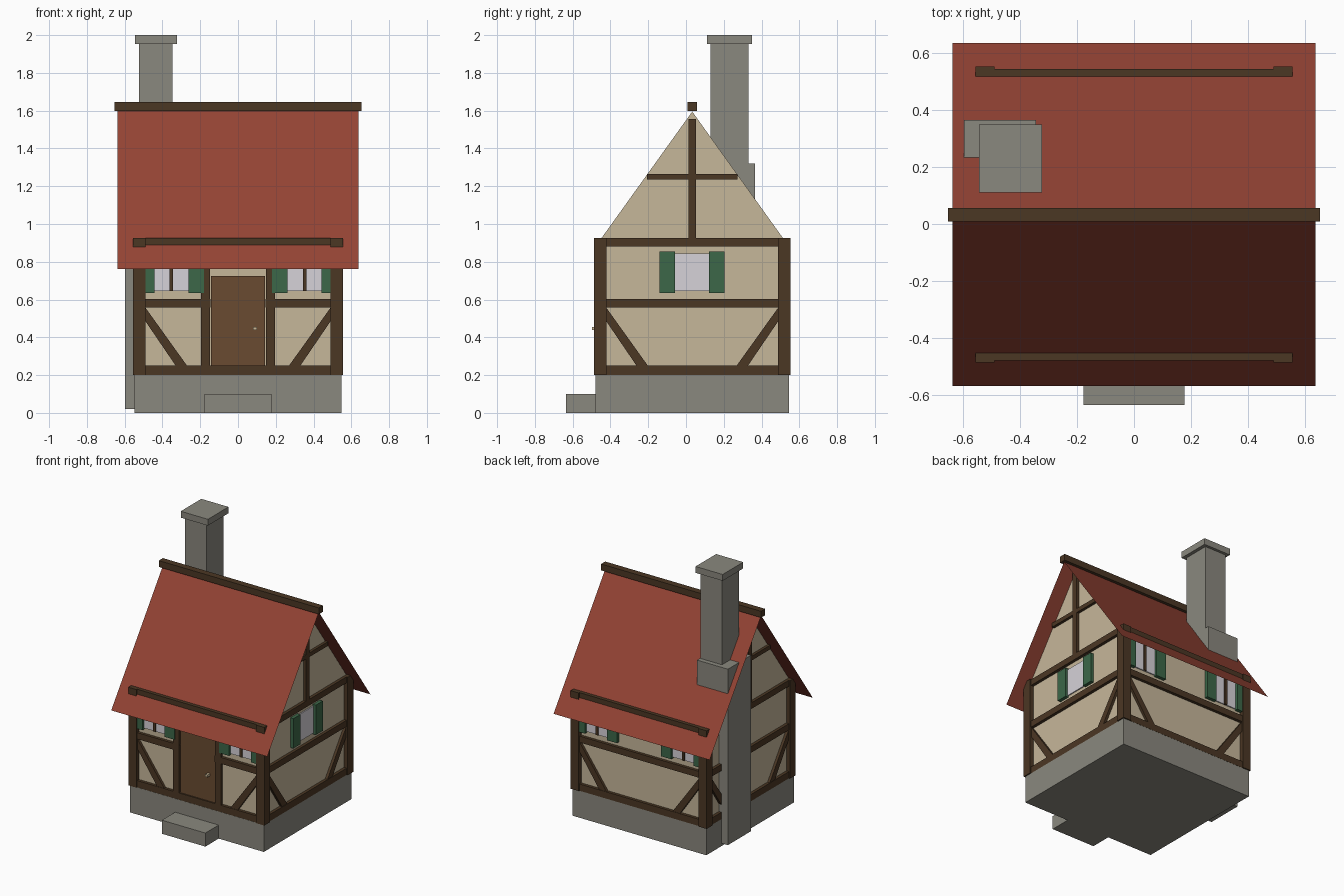
import bpy, bmesh

if "Cube" in bpy.data.objects:
    bpy.data.objects.remove(bpy.data.objects["Cube"])

YC = 0.033            # house centre line in y
WX, WY = 0.525, 0.49  # half sizes of the plaster walls


def lin(c):
    c /= 255
    return c / 12.92 if c <= 0.04045 else ((c + 0.055) / 1.055) ** 2.4


def material(name, r, g, b):
    m = bpy.data.materials.new(name)
    m.diffuse_color = (lin(r), lin(g), lin(b), 1)
    m.use_nodes = True
    m.node_tree.nodes["Principled BSDF"].inputs["Base Color"].default_value = m.diffuse_color
    return m


PLASTER = material("plaster", 198, 183, 154)
TIMBER = material("dark_timber", 75, 55, 36)
STONE = material("grey_stone", 138, 136, 126)
ROOF = material("red_roof", 148, 67, 52)
DOOR = material("door_wood", 106, 75, 49)
GREEN = material("green_paint", 60, 103, 72)
GLASS = material("pale_glass", 214, 210, 216)
KNOB = material("knob_metal", 205, 185, 150)


def mesh_object(name, bm, mat):
    bmesh.ops.recalc_face_normals(bm, faces=bm.faces)
    me = bpy.data.meshes.new(name)
    bm.to_mesh(me)
    bm.free()
    me.materials.append(mat)
    ob = bpy.data.objects.new(name, me)
    bpy.context.collection.objects.link(ob)
    return ob


def prism(name, ring_a, ring_b, mat):
    """Solid between two matching outlines."""
    bm = bmesh.new()
    a = [bm.verts.new(p) for p in ring_a]
    b = [bm.verts.new(p) for p in ring_b]
    bm.faces.new(a)
    bm.faces.new(b)
    n = len(a)
    for i in range(n):
        j = (i + 1) % n
        bm.faces.new((a[i], a[j], b[j], b[i]))
    return mesh_object(name, bm, mat)


def box(name, x0, x1, y0, y1, z0, z1, mat):
    ring = [(x0, y0), (x1, y0), (x1, y1), (x0, y1)]
    return prism(name, [(x, y, z0) for x, y in ring], [(x, y, z1) for x, y in ring], mat)


# Wall coordinates: u along the wall, d outward from the plaster, z up
PLACE = {
    "front": lambda u, d, z: (u, YC - WY - d, z),
    "back": lambda u, d, z: (u, YC + WY + d, z),
    "right": lambda u, d, z: (WX + d, YC + u, z),
    "left": lambda u, d, z: (-WX - d, YC + u, z),
}


def on_wall(side, name, outline, d, mat, inner=-0.02):
    f = PLACE[side]
    return prism(f"{side}_{name}", [f(u, inner, z) for u, z in outline],
                 [f(u, d, z) for u, z in outline], mat)


def panel(side, name, u0, u1, z0, z1, d, mat, inner=-0.02):
    return on_wall(side, name, [(u0, z0), (u1, z0), (u1, z1), (u0, z1)], d, mat, inner)


def window(side, c, mullion):
    panel(side, "window_glass", c - 0.09, c + 0.09, 0.645, 0.845, 0.008, GLASS)
    if mullion:
        panel(side, "window_mullion", c - 0.01, c + 0.01, 0.645, 0.845, 0.016, TIMBER)
    for s in (-1, 1):
        a, b = sorted((c + s * 0.09, c + s * 0.172))
        panel(side, "shutter", a, b, 0.635, 0.855, 0.025, GREEN)


# Stone base and doorstep
box("foundation", -0.547, 0.547, YC - 0.513, YC + 0.511, 0, 0.2, STONE)
box("doorstep", -0.178, 0.178, -0.635, -0.45, 0, 0.1, STONE)

# Plaster body with gables
outline = [(-WY, 0.19), (WY, 0.19), (WY, 0.912), (0, 1.595), (-WY, 0.912)]
prism("plaster_walls", [(-WX, YC + y, z) for y, z in outline],
      [(WX, YC + y, z) for y, z in outline], PLASTER)

# Corner posts
for sx in (-1, 1):
    for sy in (-1, 1):
        xs = sorted((sx * 0.49, sx * 0.556))
        ys = sorted((YC + sy * 0.454, YC + sy * 0.52))
        box("corner_post", *xs, *ys, 0.2, 0.925, TIMBER)

# Horizontal beams and corner braces on every wall
for side, half in (("front", 0.50), ("back", 0.50), ("right", 0.465), ("left", 0.465)):
    panel(side, "sill_beam", -half, half, 0.2, 0.25, 0.022, TIMBER)
    panel(side, "top_plate", -half, half, 0.88, 0.925, 0.022, TIMBER, -0.03)
    if side == "front":
        for s in (-1, 1):
            a, b = sorted((s * 0.145, s * half))
            panel(side, "middle_beam", a, b, 0.557, 0.604, 0.022, TIMBER)
    else:
        panel(side, "middle_beam", -half, half, 0.557, 0.604, 0.022, TIMBER)
    e = half - 0.01
    for s in (-1, 1):
        on_wall(side, "brace", [(s * e, 0.557), (s * (e - 0.22), 0.25),
                                (s * (e - 0.16), 0.25), (s * e, 0.485)], 0.019, TIMBER)

# Gable timbers
for side in ("right", "left"):
    panel(side, "king_post", -0.02, 0.02, 0.92, 1.555, 0.022, TIMBER)
    panel(side, "collar_beam", -0.24, 0.24, 1.235, 1.266, 0.020, TIMBER)

# Door, its posts and knob
for s in (-1, 1):
    a, b = sorted((s * 0.148, s * 0.195))
    panel("front", "door_post", a, b, 0.25, 0.89, 0.022, TIMBER)
panel("front", "door", -0.143, 0.143, 0.25, 0.725, 0.012, DOOR)
panel("front", "door_knob", 0.08, 0.1, 0.438, 0.456, 0.04, KNOB)

# Windows with shutters
for side in ("front", "back"):
    for s in (-1, 1):
        window(side, s * 0.353, True)
window("right", 0, False)

# Roof: a thin folded sheet with a ridge beam
bm = bmesh.new()
rows = [[bm.verts.new((x, YC + y, z)) for x in (-0.638, 0.638)]
        for y, z in ((-0.602, 0.763), (0, 1.6), (0.602, 0.763))]
for a, b in zip(rows, rows[1:]):
    bm.faces.new((a[0], a[1], b[1], b[0]))
roof = mesh_object("roof", bm, ROOF)
if roof.data.polygons[0].normal.z < 0:
    roof.data.flip_normals()
box("ridge_beam", -0.654, 0.654, YC - 0.024, YC + 0.024, 1.598, 1.645, TIMBER)

# Chimney: wide lower breast, stack and cap
box("chimney_breast", -0.598, -0.345, 0.095, 0.365, 0.02, 1.32, STONE)
box("chimney_stack", -0.525, -0.348, 0.13, 0.33, 1.2, 1.955, STONE)
box("chimney_cap", -0.545, -0.323, 0.11, 0.35, 1.953, 2.0, STONE)
